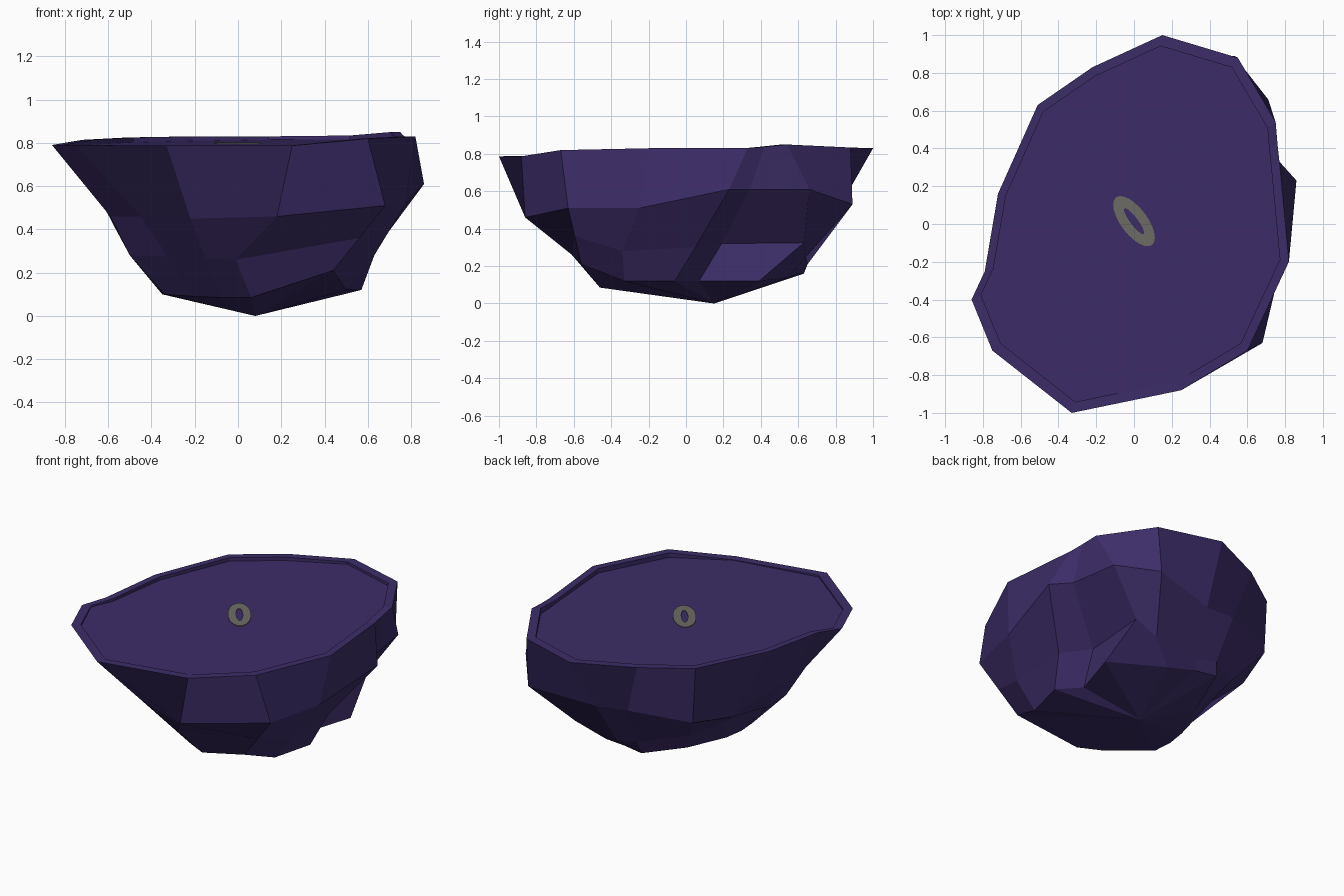
import bpy, bmesh, math
from mathutils import Vector

if "Cube" in bpy.data.objects:
    bpy.data.objects.remove(bpy.data.objects["Cube"])


def material(name, rgb):
    m = bpy.data.materials.new(name)
    m.diffuse_color = (*rgb, 1.0)
    m.use_nodes = True
    m.node_tree.nodes["Principled BSDF"].inputs["Base Color"].default_value = m.diffuse_color
    return m


def finish(bm, name, mat):
    bmesh.ops.recalc_face_normals(bm, faces=bm.faces)
    me = bpy.data.meshes.new(name)
    bm.to_mesh(me)
    bm.free()
    me.materials.append(mat)
    ob = bpy.data.objects.new(name, me)
    bpy.context.collection.objects.link(ob)
    return ob


def bridge(bm, a, b):
    n = len(a)
    for i in range(n):
        bm.faces.new((a[i], a[(i + 1) % n], b[(i + 1) % n], b[i]))


def floor_z(x, y):
    # The floor tilts slightly up towards the back
    return .796 + .018 * y + .01 * x


purple = material("dark_purple_stone", (0.046, 0.026, 0.138))
grey = material("olive_grey", (0.155, 0.15, 0.128))

# Irregular horizontal cross-sections, counter-clockwise from the front
rim = [(-.33, -1, .787), (.25, -.88, .787), (.6, -.67, .82), (.82, -.2, .83),
       (.77, .33, .83), (.76, .42, .838), (.75, .54, .85), (.55, .88, .834),
       (.15, 1, .83), (-.22, .83, .83), (-.51, .63, .825), (-.72, .16, .814),
       (-.79, -.25, .802), (-.86, -.4, .79), (-.75, -.67, .79)]
waist = [(-.22, -.70, .45), (.18, -.86, .46), (.68, -.63, .51), (.77, -.25, .51),
         (.86, .23, .61), (.76, .34, .61), (.71, .66, .61), (.53, .89, .53),
         (.1, .80, .48), (-.12, .78, .5), (-.49, .63, .46), (-.57, .34, .41),
         (-.59, -.2, .45), (-.59, -.41, .46), (-.45, -.52, .46)]
foot = [(-.08, -.39, .085), (.06, -.46, .085), (.44, -.56, .21), (.5, -.33, .12),
        (.57, -.06, .12), (.45, .07, .12), (.55, .39, .12), (.2, .55, .14),
        (.03, .6, .16), (-.115, .63, .16), (-.22, .3, .1), (-.33, .05, .1),
        (-.35, -.08, .1), (-.34, -.21, .1), (-.2, -.3, .09)]

# The belly lies midway between waist and foot, apart from ledges and hollows
belly = [(Vector(a) + Vector(b)) / 2 for a, b in zip(waist, foot)]
ledges = {1: (-.01, -.61, .26), 3: (.63, -.34, .28), 4: (.63, .05, .3),
          5: (.48, .19, .32), 6: (.51, .63, .325), 7: (.36, .64, .25),
          8: (.05, .65, .21), 9: (-.09, .66, .24), 11: (-.42, .2, .28),
          12: (-.5, -.12, .28), 13: (-.5, -.33, .28)}
for i, p in ledges.items():
    belly[i] = Vector(p)

# Lip and slightly sunken floor
lip = [(x * .942, y * .942, z) for x, y, z in rim]
floor = [(x, y, floor_z(x, y)) for x, y, z in lip]

# Stone basin
bm = bmesh.new()
rings = [[bm.verts.new(p) for p in r] for r in (floor, lip, rim, waist, belly, foot)]
for a, b in zip(rings, rings[1:]):
    bridge(bm, a, b)
bm.faces.new(rings[0])
apex = bm.verts.new((.08, .15, 0))
for i, v in enumerate(rings[-1]):
    bm.faces.new((v, rings[-1][(i + 1) % len(rim)], apex))
finish(bm, "stone_basin", purple)

# Small oval ring lying at the middle of the floor
bm = bmesh.new()
turn = math.radians(127)


def oval(a, b, lift, n=24):
    out = []
    for i in range(n):
        t = math.tau * i / n
        u, v = a * math.cos(t), b * math.sin(t)
        x = u * math.cos(turn) - v * math.sin(turn)
        y = u * math.sin(turn) + v * math.cos(turn) + .015
        out.append(bm.verts.new((x, y, floor_z(x, y) + lift)))
    return out


loops = [oval(.158, .07, -.001), oval(.158, .07, .004),
         oval(.085, .02, .004), oval(.085, .02, -.001)]
for i in range(4):
    bridge(bm, loops[i], loops[(i + 1) % 4])
finish(bm, "floor_ring", grey)
